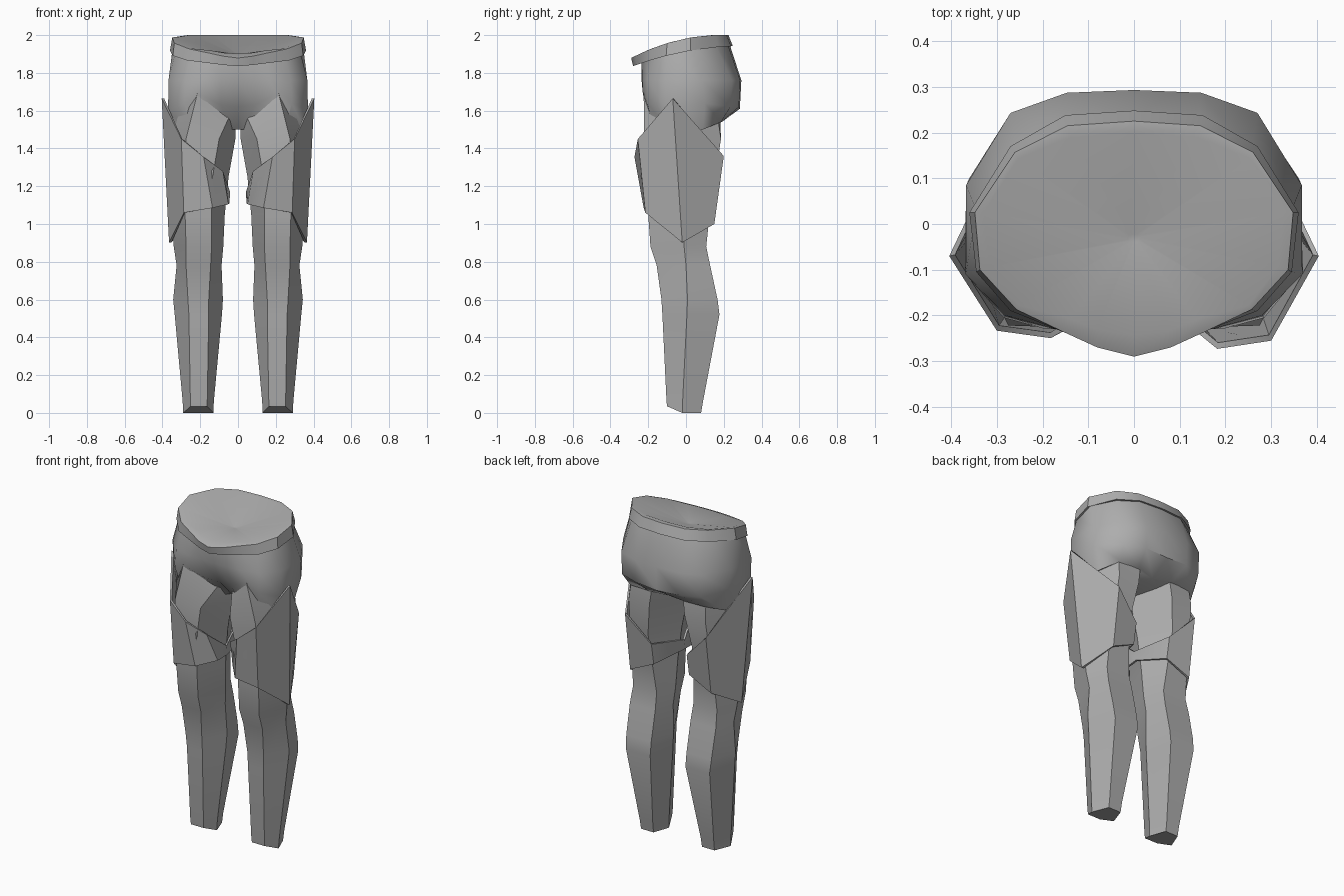
import bpy, bmesh, math

if "Cube" in bpy.data.objects:
    bpy.data.objects.remove(bpy.data.objects["Cube"])

grey = bpy.data.materials.new("mid_grey")
grey.diffuse_color = (0.42, 0.42, 0.42, 1)
grey.use_nodes = True
grey.node_tree.nodes["Principled BSDF"].inputs["Base Color"].default_value = grey.diffuse_color


def loft(name, rings, cap_start=False, cap_end=False, loop=False, angle=30):
    """Skin a list of equal-length closed rings."""
    bm = bmesh.new()
    vs = [[bm.verts.new(p) for p in ring] for ring in rings]
    pairs = list(zip(vs, vs[1:])) + ([(vs[-1], vs[0])] if loop else [])
    n = len(rings[0])
    for a, b in pairs:
        for i in range(n):
            j = (i + 1) % n
            bm.faces.new((a[i], a[j], b[j], b[i]))
    if cap_start:
        bm.faces.new(vs[0])
    if cap_end:
        bm.faces.new(vs[-1])
    bmesh.ops.recalc_face_normals(bm, faces=bm.faces)
    me = bpy.data.meshes.new(name)
    bm.to_mesh(me)
    bm.free()
    me.materials.append(grey)
    ob = bpy.data.objects.new(name, me)
    bpy.context.collection.objects.link(ob)
    bpy.ops.object.select_all(action='DESELECT')
    ob.select_set(True)
    bpy.context.view_layer.objects.active = ob
    bpy.ops.object.shade_smooth_by_angle(angle=math.radians(angle))
    return ob


def whole(half):
    """Complete a half ring running from front centre to back centre."""
    return half + [(-p[0],) + tuple(p[1:]) for p in reversed(half[1:-1])]


def low_z(y):
    """Lower waist line: low at the front, rising to the back."""
    return 1.914 + 0.19 * y - 0.32 * y * y


def top_z(y):
    """Upper rim of the waistband."""
    return 1.983 + 0.2 * y - 0.55 * y * y


def tilted(half, height, lift=0.0):
    return whole([(x, y, height(y) + lift) for x, y in half])


# Pelvis: waist, hips, buttock edge, crotch
waist = [(0, -.235), (.08, -.228), (.15, -.215), (.25, -.175), (.33, -.1),
         (.345, .03), (.255, .152), (.145, .218), (0, .228)]
hips = [(0, -.235), (.09, -.235), (.17, -.23), (.28, -.2), (.368, -.11),
        (.367, .085), (.27, .243), (.147, .287), (0, .293)]
low = [(0, -.175, 1.62), (.09, -.195, 1.63), (.2, -.228, 1.685), (.285, -.205, 1.64),
       (.37, -.1, 1.6), (.36, .1, 1.64), (.27, .235, 1.62), (.147, .28, 1.62),
       (0, .285, 1.61)]
crotch = [(0, -.04, 1.5), (.03, -.08, 1.5), (.1, -.12, 1.5), (.25, -.17, 1.5),
          (.362, -.075, 1.48), (.322, .09, 1.5), (.25, .185, 1.54), (.12, .19, 1.54),
          (0, .16, 1.53)]
loft("pelvis", [tilted(waist, low_z, .02), whole([(x, y, 1.76) for x, y in hips]),
                whole(low), whole(crotch)], cap_end=True, angle=45)

# Waistband with its shallow lining
band_low = [(0, -.28), (.08, -.262), (.15, -.236), (.27, -.19), (.345, -.105),
            (.36, .025), (.27, .17), (.15, .238), (0, .248)]
band_top = [(0, -.29), (.08, -.27), (.15, -.238), (.257, -.187), (.337, -.1),
            (.348, .025), (.26, .157), (.145, .215), (0, .225)]
band_in = [(0, -.243), (.08, -.232), (.14, -.207), (.25, -.178), (.315, -.094),
           (.328, .027), (.253, .143), (.138, .19), (0, .198)]
floor = [(x * .04, y * .04 - .03, 1.9) for x, y in band_in]
loft("waistband", [tilted(waist, low_z, .004), tilted(band_low, low_z),
                   tilted(band_top, top_z), tilted(band_in, top_z), whole(floor)],
     cap_end=True)

# Leg sections: z, inner x, front inner x, front outer x, outer x,
# front y, side y, back y, extra width of the back face
leg = [(.005, .13, .165, .25, .29, -.1, -.02, .08, 0),
       (.06, .128, .163, .252, .293, -.103, -.018, .09, 0),
       (.52, .085, .155, .26, .335, -.125, .005, .177, .035),
       (.6, .08, .155, .265, .343, -.13, .008, .167, .035),
       (.78, .087, .145, .275, .325, -.155, 0, .128, .025),
       (.88, .078, .14, .275, .34, -.188, -.01, .107, .015),
       (1.05, .07, .14, .28, .355, -.2, -.02, .125, 0),
       (1.25, .05, .135, .28, .36, -.21, -.03, .155, -.015),
       (1.45, .014, .1, .275, .366, -.222, -.04, .185, -.02)]
# Leg top, sloping up from the crotch to the groin crease
leg_top = [(.012, -.03, 1.51), (.05, -.13, 1.56), (.215, -.224, 1.69),
           (.355, -.06, 1.68), (.25, .16, 1.62), (.1, .18, 1.6)]

# Thigh guard edges, from the outer point round the front to the back
guard_top = [(.404, -.07, 1.665), (.3, -.243, 1.45), (.182, -.26, 1.355),
             (.08, -.19, 1.28), (.042, -.05, 1.17), (.12, .165, 1.2), (.275, .2, 1.36)]
guard_low = [(.365, -.02, .902), (.287, -.215, 1.06), (.135, -.224, 1.085),
             (.05, -.125, 1.105), (.045, -.04, 1.11), (.12, .142, 1.07), (.275, .15, 1.0)]


def inward(ring, t=.013):
    """Shift ring points towards the leg axis."""
    out = []
    for x, y, z in ring:
        dx, dy = .21 - x, -.03 - y
        d = math.hypot(dx, dy)
        out.append((x + dx / d * t, y + dy / d * t, z))
    return out


for side, s, grow in (("right", 1, 1.05), ("left", -1, .96)):
    def place(ring):
        return [(s * x, y * (grow if y < -.2 and z > 1.2 else 1), z) for x, y, z in ring]

    rings = []
    for z, xi, xfi, xfo, xo, yf, ys, yb, w in leg:
        zf = .035 if z < .03 else z          # toe end of the hem is raised
        z = 0 if z < .03 else z
        rings.append([(s * xi, ys, z), (s * xfi, yf, zf), (s * xfo, yf, zf),
                      (s * xo, ys, z), (s * (xfo + w * .7), yb, z), (s * (xfi - w), yb, z)])
    rings.append([(s * x, y, z) for x, y, z in leg_top])
    loft(side + "_leg", rings, cap_start=True, cap_end=True)

    loft(side + "_thigh_guard",
         [place(r) for r in (guard_top, guard_low, inward(guard_low), inward(guard_top))],
         loop=True, angle=40)
